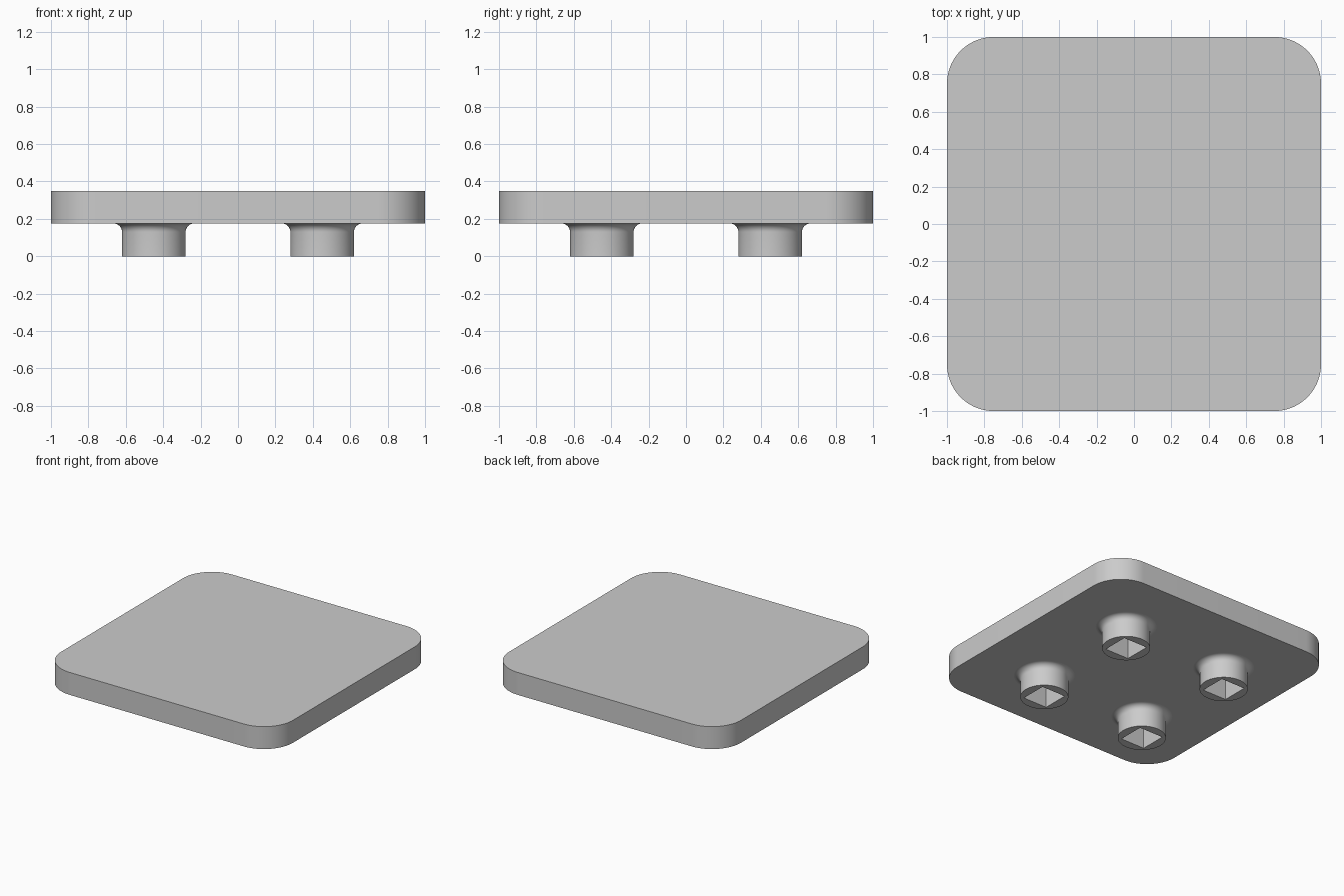
import bpy, bmesh, math
from mathutils import Matrix, Vector

if "Cube" in bpy.data.objects:
    bpy.data.objects.remove(bpy.data.objects["Cube"], do_unlink=True)

PLATE_BOTTOM, PLATE_TOP, CORNER = 0.175, 0.35, 0.25
POST_OFFSET, POST_RADIUS, FILLET = 0.45, 0.17, 0.045
SOCKET = 0.205
SIDES, FILLET_STEPS = 64, 8

grey = bpy.data.materials.new("plain_grey")
grey.use_nodes = True
grey.diffuse_color = (0.6, 0.6, 0.6, 1)
grey.node_tree.nodes["Principled BSDF"].inputs["Base Color"].default_value = grey.diffuse_color


def to_mesh(bm, name):
    bmesh.ops.recalc_face_normals(bm, faces=bm.faces[:])
    mesh = bpy.data.meshes.new(name)
    bm.to_mesh(mesh)
    bm.free()
    mesh.materials.append(grey)
    return mesh


def add_object(name, mesh, location=(0, 0, 0)):
    obj = bpy.data.objects.new(name, mesh)
    obj.location = location
    bpy.context.collection.objects.link(obj)
    return obj


def plate_mesh():
    bm = bmesh.new()
    thickness = PLATE_TOP - PLATE_BOTTOM
    bmesh.ops.create_cube(bm, size=1, matrix=Matrix.Translation(
        (0, 0, PLATE_BOTTOM + thickness / 2)) @ Matrix.Diagonal((2, 2, thickness, 1)))
    upright = [e for e in bm.edges if abs(e.verts[0].co.z - e.verts[1].co.z) > 0.01]
    bmesh.ops.bevel(bm, geom=upright, offset=CORNER, offset_type='OFFSET',
                    segments=20, profile=0.5, affect='EDGES')
    return to_mesh(bm, "plate")


def post_mesh():
    bm = bmesh.new()
    # Straight wall that flares into the plate with a concave fillet
    profile = [(POST_RADIUS, 0)]
    for i in range(FILLET_STEPS + 1):
        a = math.pi / 2 * i / FILLET_STEPS
        profile.append((POST_RADIUS + FILLET * (1 - math.cos(a)),
                        PLATE_BOTTOM - FILLET * (1 - math.sin(a))))
    rings = [[bm.verts.new((r * math.cos(math.tau * k / SIDES),
                            r * math.sin(math.tau * k / SIDES), z))
              for k in range(SIDES)] for r, z in profile]
    for low, high in zip(rings, rings[1:]):
        for k in range(SIDES):
            n = (k + 1) % SIDES
            bm.faces.new((low[k], low[n], high[n], high[k]))
    # Flat foot with a square opening
    h = SOCKET / 2
    corners = [bm.verts.new((x, y, 0)) for x, y in ((-h, -h), (h, -h), (h, h), (-h, h))]
    square = [bm.edges.new((corners[k], corners[(k + 1) % 4])) for k in range(4)]
    rim = [bm.edges.get((rings[0][k], rings[0][(k + 1) % SIDES])) for k in range(SIDES)]
    bmesh.ops.triangle_fill(bm, edges=square + rim, use_beauty=True,
                            normal=Vector((0, 0, -1)))
    # Socket walls run up to the underside of the plate
    walls = bmesh.ops.extrude_edge_only(bm, edges=square)["geom"]
    for v in walls:
        if isinstance(v, bmesh.types.BMVert):
            v.co.z = PLATE_BOTTOM
    return to_mesh(bm, "post")


parts = [add_object("plate", plate_mesh())]

# Four identical posts
post = post_mesh()
for side, sx in (("right", -1), ("left", 1)):
    for end, sy in (("front", -1), ("back", 1)):
        parts.append(add_object(f"{end}_{side}_post", post,
                                (sx * POST_OFFSET, sy * POST_OFFSET, 0)))

bpy.ops.object.select_all(action='DESELECT')
for obj in parts[:2]:
    obj.select_set(True)
bpy.context.view_layer.objects.active = parts[0]
bpy.ops.object.shade_smooth_by_angle(angle=math.radians(30))
